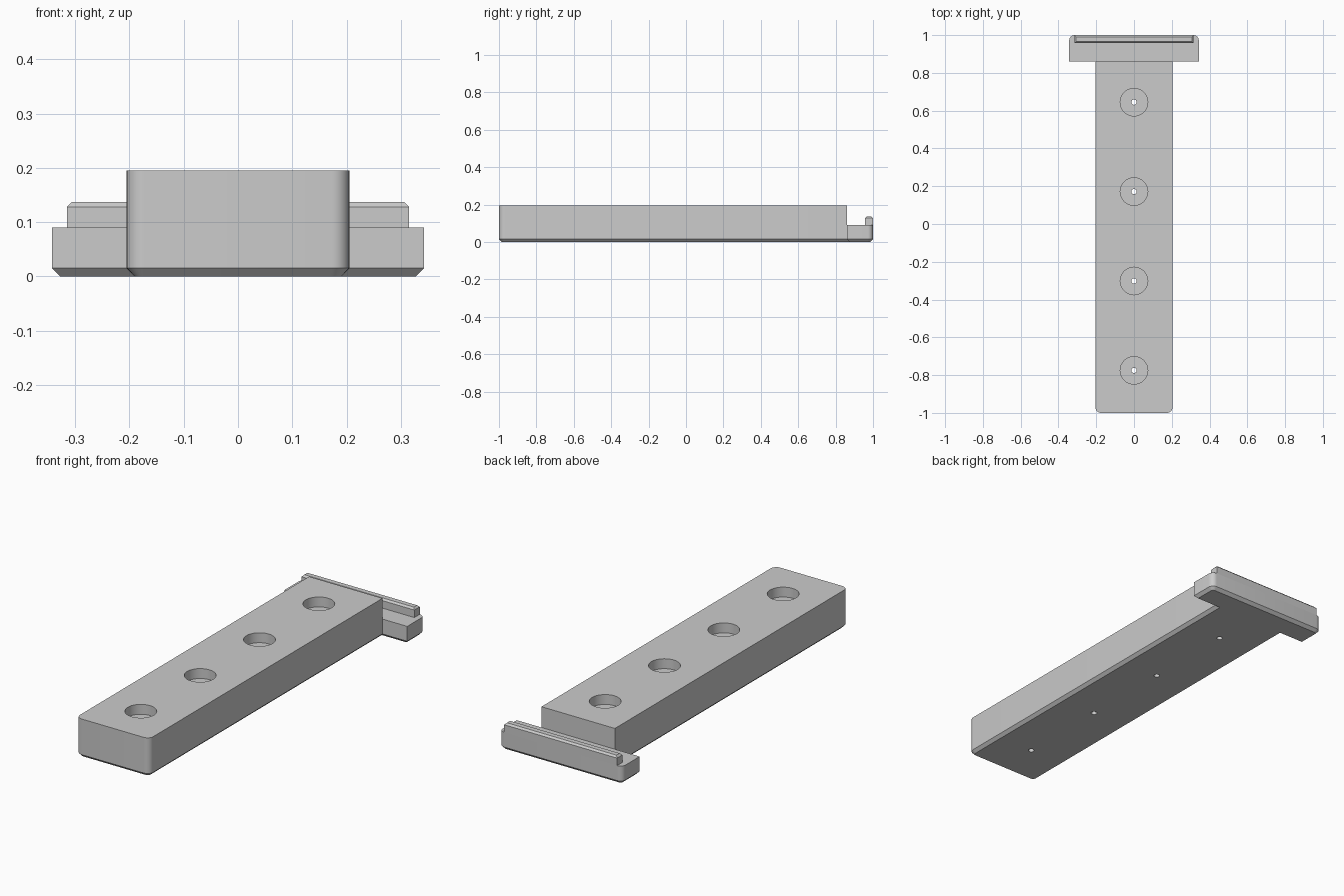
import bpy, bmesh, math

cube = bpy.data.objects.get("Cube")
if cube:
    bpy.data.objects.remove(cube)

HALF_W, HEIGHT = 0.205, 0.195          # long body
BAR_W, BAR_Y, BAR_H = 0.343, 0.86, 0.09  # cross bar at the back
CHAMFER = 0.015

grey = bpy.data.materials.new("plain grey")
grey.use_nodes = True
colour = (0.6, 0.6, 0.6, 1)
grey.diffuse_color = colour
grey.node_tree.nodes["Principled BSDF"].inputs["Base Color"].default_value = colour


def rounded(corners, steps=8):
    """Outline from (x, y, radius) corners, counter-clockwise, square turns."""
    out = []
    for i, (x, y, r) in enumerate(corners):
        if not r:
            out.append((x, y))
            continue
        cx, cy = x - math.copysign(r, x), y - math.copysign(r, y)
        start = math.atan2(y - cy, x - cx) - math.pi / 4
        for s in range(steps + 1):
            a = start + s * math.pi / 2 / steps
            out.append((cx + r * math.cos(a), cy + r * math.sin(a)))
    return out


def inward(outline, d):
    """Mitred inward offset of a counter-clockwise outline."""
    out = []
    for i, (x, y) in enumerate(outline):
        (ax, ay), (bx, by) = outline[i - 1], outline[(i + 1) % len(outline)]
        l1, l2 = math.hypot(x - ax, y - ay), math.hypot(bx - x, by - y)
        n1 = (-(y - ay) / l1, (x - ax) / l1)
        n2 = (-(by - y) / l2, (bx - x) / l2)
        k = d / (1 + n1[0] * n2[0] + n1[1] * n2[1])
        out.append((x + k * (n1[0] + n2[0]), y + k * (n1[1] + n2[1])))
    return out


def loft(name, rings):
    """Closed solid through (outline, z) rings, bottom to top."""
    bm = bmesh.new()
    loops = [[bm.verts.new((x, y, z)) for x, y in pts] for pts, z in rings]
    for low, high in zip(loops, loops[1:]):
        for i in range(len(low)):
            bm.faces.new((low[i - 1], low[i], high[i], high[i - 1]))
    bm.faces.new(loops[0][::-1])
    bm.faces.new(loops[-1])
    bmesh.ops.recalc_face_normals(bm, faces=bm.faces)
    mesh = bpy.data.meshes.new(name)
    bm.to_mesh(mesh)
    bm.free()
    mesh.materials.append(grey)
    ob = bpy.data.objects.new(name, mesh)
    bpy.context.collection.objects.link(ob)
    return ob


def circle(y, r, n=40):
    return [(r * math.cos(2 * math.pi * i / n), y + r * math.sin(2 * math.pi * i / n))
            for i in range(n)]


def box(x, y0, y1):
    return [(-x, y0), (x, y0), (x, y1), (-x, y1)]


# T-shaped body with rounded ends and a chamfered underside
tee = rounded([(-HALF_W, -1, 0.032), (HALF_W, -1, 0.032), (HALF_W, BAR_Y, 0),
               (BAR_W, BAR_Y, 0), (BAR_W, 1, 0.028), (-BAR_W, 1, 0.028),
               (-BAR_W, BAR_Y, 0), (-HALF_W, BAR_Y, 0)])
body = loft("body", [(inward(tee, CHAMFER), 0), (tee, CHAMFER), (tee, HEIGHT)])

# Cutters: step over the cross bar, counterbored screw holes
cutters = [loft("bar_step_cutter", [(box(0.5, BAR_Y, 1.2), BAR_H), (box(0.5, BAR_Y, 1.2), 0.3)])]
for i in range(4):
    y = -0.775 + i * 0.4733
    wide, thin = circle(y, 0.073), circle(y, 0.014)
    cutters.append(loft("screw_hole_cutter",
                        [(thin, -0.1), (thin, HEIGHT - 0.05), (wide, HEIGHT - 0.05), (wide, 0.3)]))
for c in cutters:
    mod = body.modifiers.new("cut", "BOOLEAN")
    mod.operation, mod.solver, mod.object = "DIFFERENCE", "EXACT", c
bpy.context.view_layer.update()
cut_mesh = bpy.data.meshes.new_from_object(
    body.evaluated_get(bpy.context.evaluated_depsgraph_get()))
body.modifiers.clear()
body.data = cut_mesh
for c in cutters:
    bpy.data.objects.remove(c)

# Raised lip along the back of the bar
lip_plan = box(0.315, 0.957, 1)
lip = loft("back_lip", [(lip_plan, BAR_H), (lip_plan, 0.128), (inward(lip_plan, 0.009), 0.137)])

# Smooth rounded walls, keep edges crisp
bpy.ops.object.select_all(action="DESELECT")
for ob in (body, lip):
    ob.select_set(True)
bpy.context.view_layer.objects.active = body
bpy.ops.object.shade_smooth_by_angle(angle=math.radians(30))
